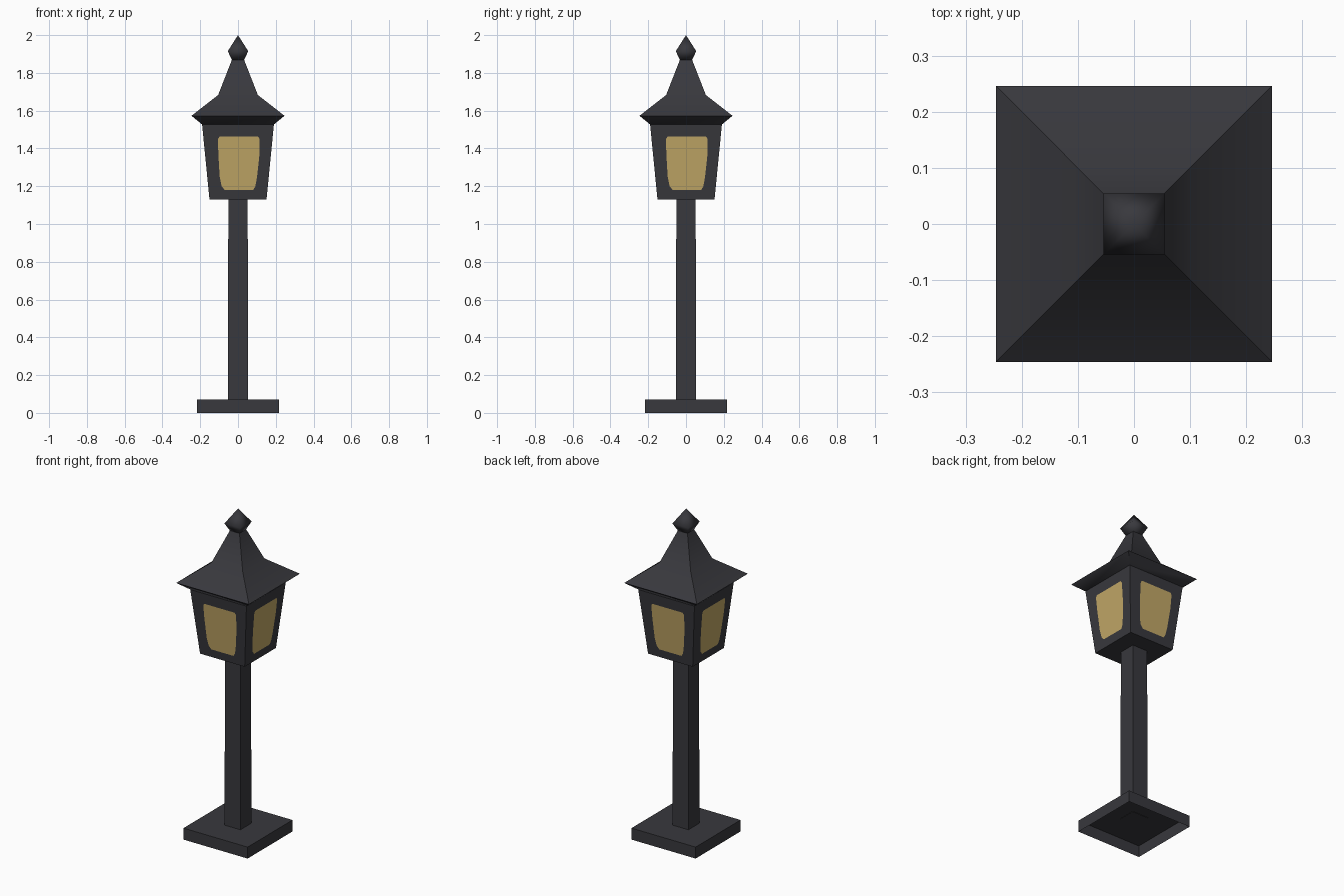
import bpy, bmesh, math
from mathutils import Matrix, Vector

if "Cube" in bpy.data.objects:
    bpy.data.objects.remove(bpy.data.objects["Cube"])


def material(name, rgb):
    m = bpy.data.materials.new(name)
    m.diffuse_color = (*rgb, 1)
    m.use_nodes = True
    m.node_tree.nodes["Principled BSDF"].inputs["Base Color"].default_value = m.diffuse_color
    return m


IRON = material("dark iron", (0.040, 0.040, 0.047))
GLASS = material("amber glass", (0.54, 0.39, 0.135))


def finish(bm, name, mat):
    mesh = bpy.data.meshes.new(name)
    bm.to_mesh(mesh)
    bm.free()
    mesh.materials.append(mat)
    ob = bpy.data.objects.new(name, mesh)
    bpy.context.collection.objects.link(ob)
    return ob


def square_loft(name, rings, bottom=True, top=True, smooth=None):
    """Stack square rings given as (half width, height) and skin them."""
    bm = bmesh.new()
    loops = [[bm.verts.new((h * sx, h * sy, z))
              for sx, sy in ((-1, -1), (1, -1), (1, 1), (-1, 1))]
             for h, z in rings]
    for a, b in zip(loops, loops[1:]):
        for i in range(4):
            j = (i + 1) % 4
            bm.faces.new((a[i], a[j], b[j], b[i]))
    if bottom:
        bm.faces.new(loops[0][::-1])
    if top:
        bm.faces.new(loops[-1])
    bmesh.ops.remove_doubles(bm, verts=bm.verts, dist=1e-5)
    # smooth along the profile, keep edges above the angle sharp
    if smooth:
        for f in bm.faces:
            f.smooth = True
        for e in bm.edges:
            e.smooth = len(e.link_faces) == 2 and e.calc_face_angle() < math.radians(smooth)
    return finish(bm, name, IRON)


# Foot plate, open underneath
square_loft("base", [(0.217, 0), (0.217, 0.07)], bottom=False)
# Post
square_loft("post", [(0.054, 0.068), (0.051, 1.14)])
# Tapered lantern body
LOW, HIGH = (0.151, 1.13), (0.19, 1.526)
square_loft("lantern_body", [LOW, HIGH])
# Flared roof with sloping eave underside
square_loft("roof", [(0.188, 1.525), (0.246, 1.573), (0.105, 1.683), (0.032, 1.87)],
            smooth=40)
# Pointed finial
square_loft("finial", [(0.032, 1.868), (0.054, 1.915), (0, 2.0)], top=False, smooth=170)

# Amber panes with clipped corners, lying just proud of each tapered side
PANE = [(-0.070, 1.18), (0.080, 1.18), (0.092, 1.20), (0.101, 1.25), (0.114, 1.37),
        (0.115, 1.45), (0.107, 1.462), (-0.098, 1.462), (-0.106, 1.45),
        (-0.104, 1.37), (-0.097, 1.25), (-0.087, 1.20)]
for k, side in enumerate(("front", "right", "back", "left")):
    bm = bmesh.new()
    turn = Matrix.Rotation(k * math.pi / 2, 3, 'Z')
    verts = []
    for u, z in PANE:
        t = (z - LOW[1]) / (HIGH[1] - LOW[1])
        depth = LOW[0] + t * (HIGH[0] - LOW[0]) + 0.002
        verts.append(bm.verts.new(turn @ Vector((u, -depth, z))))
    bm.faces.new(verts)
    finish(bm, side + "_pane", GLASS)
